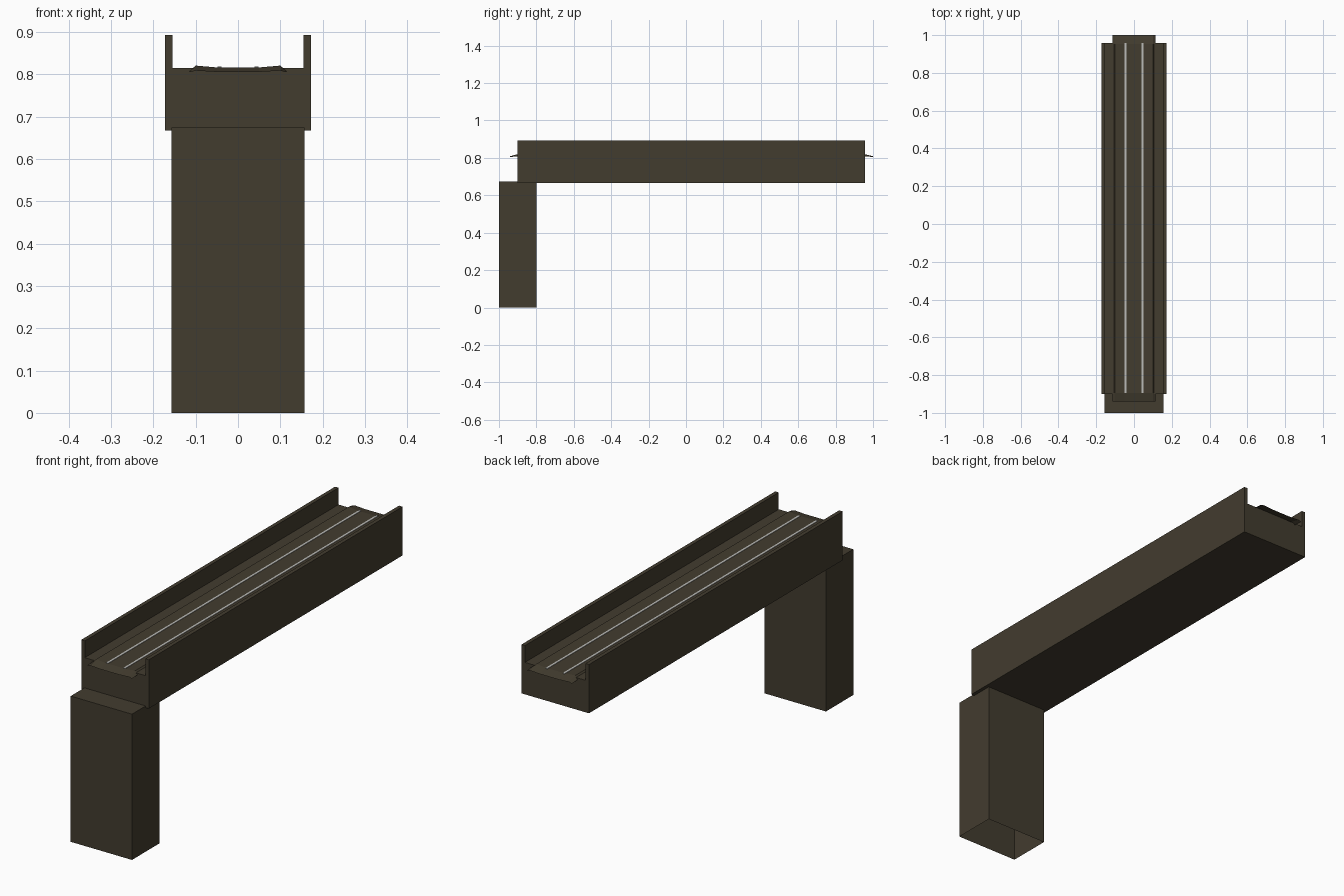
import bpy, bmesh

if "Cube" in bpy.data.objects:
    bpy.data.objects.remove(bpy.data.objects["Cube"])


def material(name, rgb):
    m = bpy.data.materials.new(name)
    m.diffuse_color = (*rgb, 1)
    m.use_nodes = True
    m.node_tree.nodes["Principled BSDF"].inputs["Base Color"].default_value = m.diffuse_color
    return m


STONE = material("dark olive stone", (0.055, 0.045, 0.028))
STEEL = material("pale rail steel", (0.5, 0.5, 0.48))


def loft(name, sections, mat, closed=True, caps=True):
    """Join matching cross-sections given as (y, [(x, z), ...])."""
    bm = bmesh.new()
    rings = [[bm.verts.new((x, y, z)) for x, z in pts] for y, pts in sections]
    n = len(rings[0])
    for a, b in zip(rings, rings[1:]):
        for i in range(n if closed else n - 1):
            j = (i + 1) % n
            bm.faces.new((a[i], b[i], b[j], a[j]))
    if closed and caps:
        bm.faces.new(rings[0])
        bm.faces.new(rings[-1][::-1])
    if closed:
        bmesh.ops.recalc_face_normals(bm, faces=bm.faces[:])
    me = bpy.data.meshes.new(name)
    bm.to_mesh(me)
    bm.free()
    me.materials.append(mat)
    ob = bpy.data.objects.new(name, me)
    bpy.context.collection.objects.link(ob)
    return ob


def mirrored(half):
    return half + [(-x, z) for x, z in reversed(half)]


# Channel-shaped bridge deck with a parapet on each side
profile = mirrored([(0.173, 0.667), (0.173, 0.893), (0.155, 0.893), (0.155, 0.815)])
loft("bridge_deck", [(-0.9, profile), (0.957, profile)], STONE)

# Support pier, hollow with an open underside
box = [(-0.157, 0), (0.157, 0), (0.157, 0.675), (-0.157, 0.675)]
pier = loft("support_pier", [(-1.0, box), (-0.8, box)], STONE)
bm = bmesh.new()
bm.from_mesh(pier.data)
bottom = [f for f in bm.faces if f.normal.z < -0.9]
bmesh.ops.delete(bm, geom=bottom, context='FACES_ONLY')
bm.to_mesh(pier.data)
bm.free()

# Thin track bed with raised shoulders, drooping past both ends of the deck
bed = mirrored([(0.115, 0.808), (0.1, 0.821), (0.05, 0.8165)])
tip = mirrored([(0.115, 0.805), (0.1, 0.809), (0.05, 0.806)])
loft("track_bed", [(-0.94, tip), (-0.895, bed), (0.952, bed), (1.0, tip)],
     STONE, closed=False)

# Two low running rails
for side, x in (("left", -0.044), ("right", 0.044)):
    w = 0.005
    rail = [(x - w, 0.815), (x + w, 0.815), (x + w, 0.8185), (x - w, 0.8185)]
    loft(side + "_rail", [(-0.895, rail), (0.957, rail)], STEEL)
